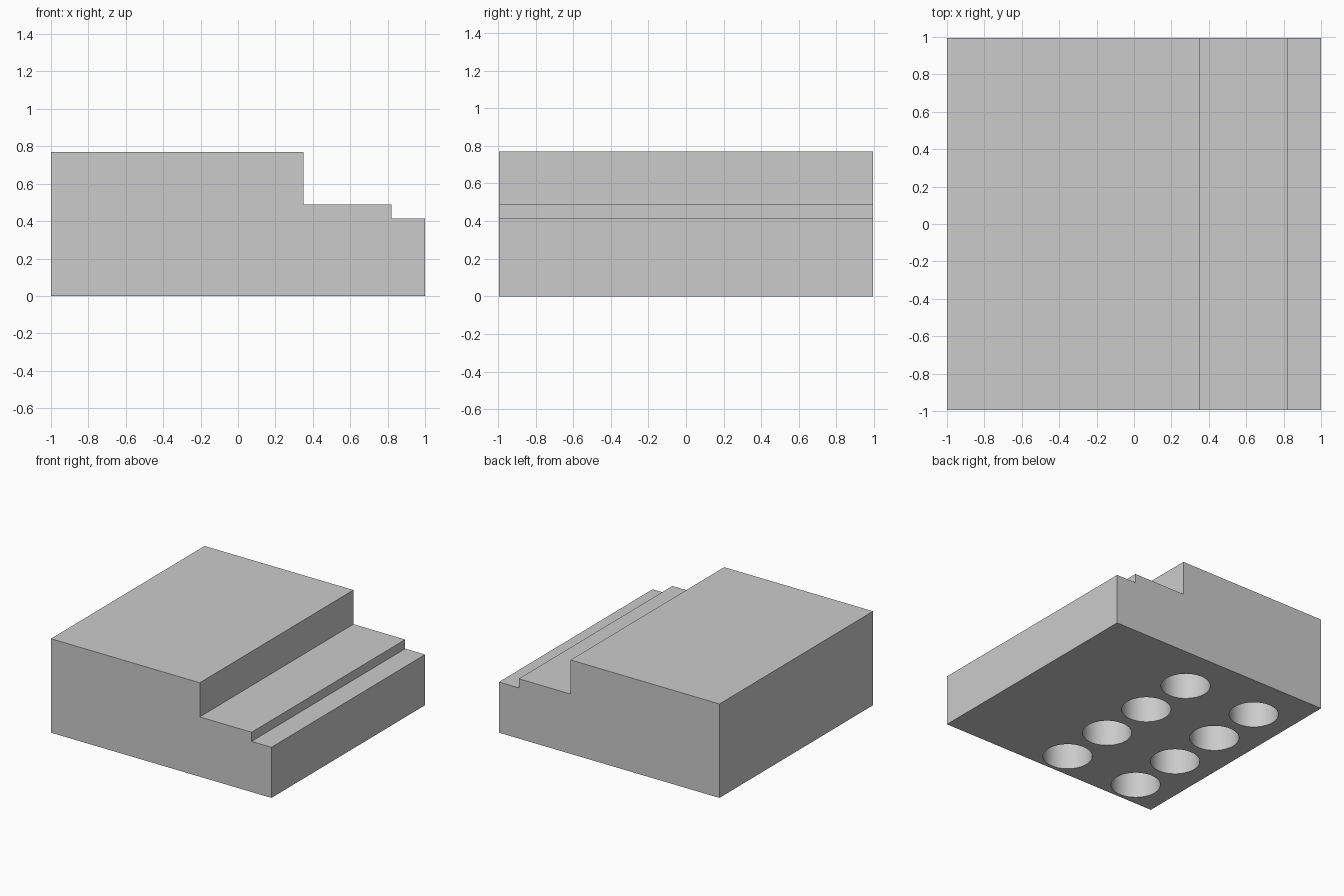
import bpy
import bmesh
import math
from mathutils import Matrix

if "Cube" in bpy.data.objects:
    bpy.data.objects.remove(bpy.data.objects["Cube"], do_unlink=True)

HALF_DEPTH = 0.995
HOLE_RADIUS = 0.185
HOLE_DEPTH = 0.6

# Single grey material
grey = bpy.data.materials.new("plain grey")
grey.use_nodes = True
colour = (0.6, 0.6, 0.6, 1)
grey.diffuse_color = colour
grey.node_tree.nodes["Principled BSDF"].inputs["Base Color"].default_value = colour


def add_object(name, bm):
    bmesh.ops.recalc_face_normals(bm, faces=bm.faces)
    mesh = bpy.data.meshes.new(name)
    bm.to_mesh(mesh)
    bm.free()
    mesh.materials.append(grey)
    obj = bpy.data.objects.new(name, mesh)
    bpy.context.collection.objects.link(obj)
    return obj


# Stepped block: side profile extruded front to back
profile = [(-1, 0), (1, 0), (1, 0.415), (0.82, 0.415), (0.82, 0.49),
           (0.35, 0.49), (0.35, 0.77), (-1, 0.77)]
bm = bmesh.new()
face = bm.faces.new([bm.verts.new((x, -HALF_DEPTH, z)) for x, z in profile])
extruded = bmesh.ops.extrude_face_region(bm, geom=[face], use_keep_orig=True)
verts = [v for v in extruded["geom"] if isinstance(v, bmesh.types.BMVert)]
bmesh.ops.translate(bm, verts=verts, vec=(0, 2 * HALF_DEPTH, 0))
block = add_object("stepped_block", bm)

# Blind round holes in the underside: two rows of four
bm = bmesh.new()
for x in (-0.673, -0.005):
    for i in range(4):
        y = 0.598 - 0.46 * i
        bmesh.ops.create_cone(bm, cap_ends=True, segments=64,
                              radius1=HOLE_RADIUS, radius2=HOLE_RADIUS,
                              depth=2 * HOLE_DEPTH,
                              matrix=Matrix.Translation((x, y, 0)))
cutter = add_object("hole_cutter", bm)
cutter.hide_render = True

cut = block.modifiers.new("underside_holes", "BOOLEAN")
cut.operation = "DIFFERENCE"
cut.solver = "EXACT"
cut.object = cutter

# Apply the cut, then smooth only the hole walls
bpy.ops.object.select_all(action="DESELECT")
block.select_set(True)
bpy.context.view_layer.objects.active = block
bpy.ops.object.modifier_apply(modifier=cut.name)
bpy.data.objects.remove(cutter, do_unlink=True)
bpy.ops.object.shade_smooth_by_angle(angle=math.radians(30))
